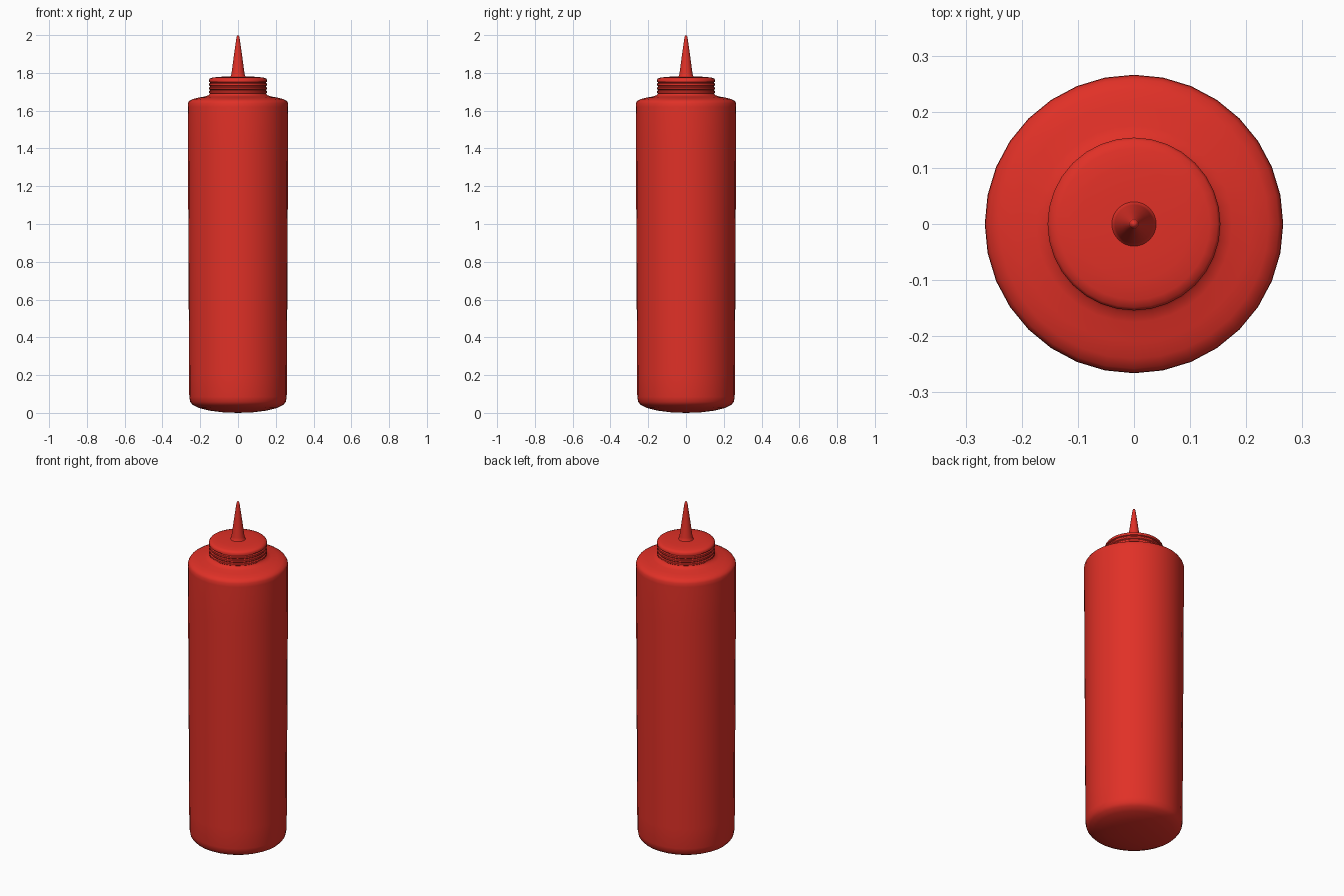
import bpy, bmesh, math

if "Cube" in bpy.data.objects:
    bpy.data.objects.remove(bpy.data.objects["Cube"])

SEGMENTS = 32

red = bpy.data.materials.new("sauce red")
red.diffuse_color = (0.75, 0.03, 0.02, 1)
red.use_nodes = True
red.node_tree.nodes["Principled BSDF"].inputs["Base Color"].default_value = red.diffuse_color


def lathe(name, profile, angle=50):
    """Spin a (radius, z) profile, listed bottom to top, around the z axis."""
    bm = bmesh.new()
    rings = []
    for r, z in profile:
        if r == 0:
            rings.append([bm.verts.new((0, 0, z))])
        else:
            rings.append([bm.verts.new((r * math.cos(2 * math.pi * i / SEGMENTS),
                                        r * math.sin(2 * math.pi * i / SEGMENTS), z))
                          for i in range(SEGMENTS)])
    for a, b in zip(rings, rings[1:]):
        for i in range(SEGMENTS):
            j = (i + 1) % SEGMENTS
            if len(a) == 1:
                bm.faces.new((a[0], b[j], b[i]))
            elif len(b) == 1:
                bm.faces.new((a[i], a[j], b[0]))
            else:
                bm.faces.new((a[i], a[j], b[j], b[i]))
    mesh = bpy.data.meshes.new(name)
    bm.to_mesh(mesh)
    bm.free()
    mesh.materials.append(red)
    obj = bpy.data.objects.new(name, mesh)
    bpy.context.collection.objects.link(obj)
    bpy.context.view_layer.objects.active = obj
    obj.select_set(True)
    bpy.ops.object.shade_smooth_by_angle(angle=math.radians(angle))
    obj.select_set(False)
    return obj


# Bottle with a rounded base, slightly tapered wall, soft shoulder and neck
lathe("bottle_body", [
    (0, 0), (0.08, 0.003), (0.15, 0.012), (0.21, 0.027), (0.24, 0.042),
    (0.253, 0.058), (0.258, 0.085), (0.259, 0.2), (0.262, 0.8), (0.265, 1.4),
    (0.266, 1.62), (0.265, 1.64), (0.258, 1.652), (0.24, 1.661),
    (0.21, 1.669), (0.175, 1.675), (0.157, 1.681), (0.149, 1.69), (0.146, 1.70)])

# Screw cap with ridged rim and gently domed top
ridges = [(0.14, 1.687)]
for i in range(3):
    z = 1.69 + i * 0.02
    ridges += [(0.148, z), (0.153, z + 0.004), (0.153, z + 0.013), (0.148, z + 0.017)]
lathe("cap", ridges + [
    (0.148, 1.75), (0.154, 1.753), (0.154, 1.763), (0.149, 1.77),
    (0.135, 1.775), (0.10, 1.779), (0.05, 1.781), (0, 1.781)])

# Tapered nozzle with a rounded tip
lathe("nozzle", [
    (0.042, 1.778), (0.037, 1.784), (0.034, 1.80), (0.022, 1.89),
    (0.010, 1.975), (0.008, 1.99), (0.005, 1.997), (0, 2.0)])
